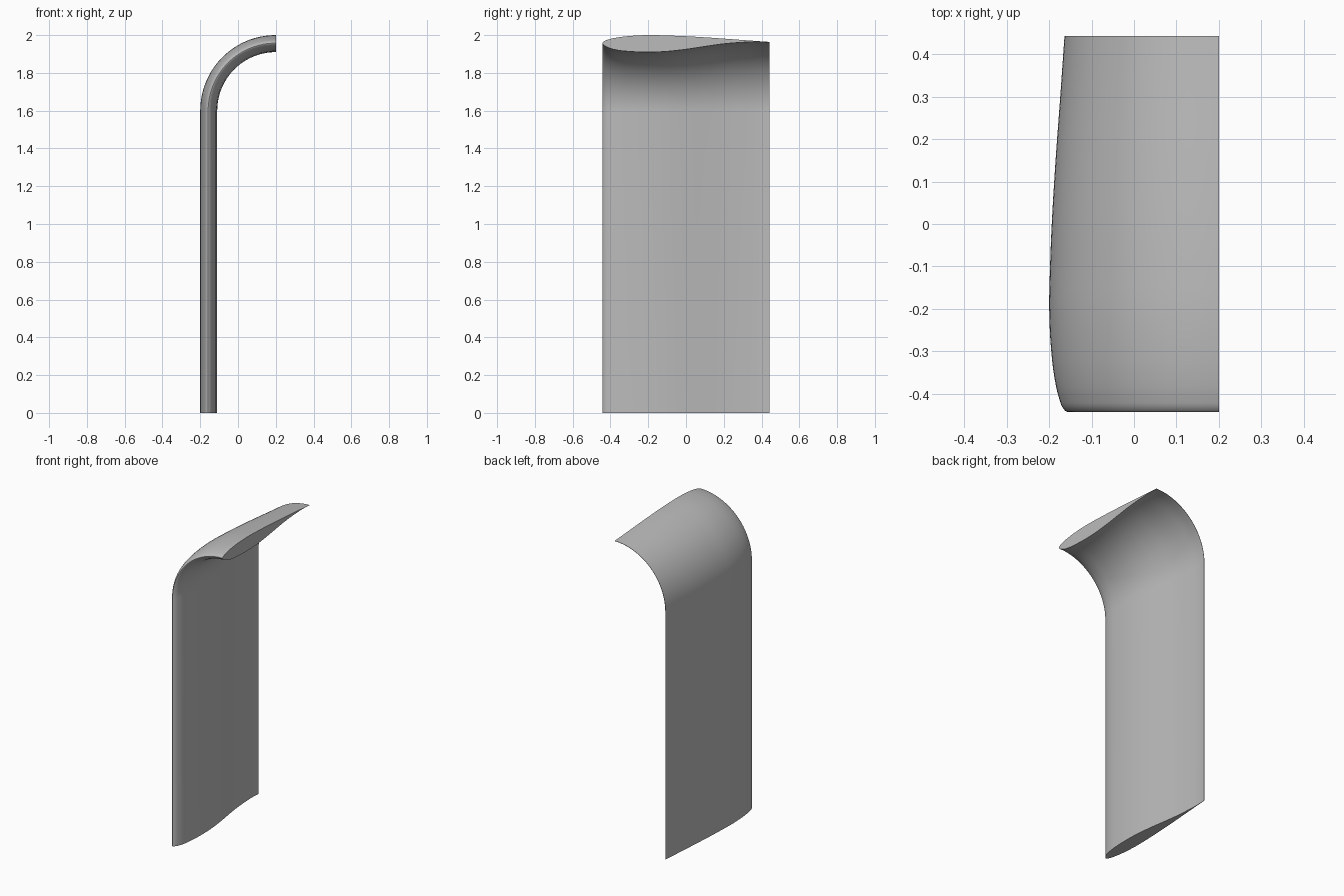
import bpy, bmesh, math
from mathutils import Vector

if "Cube" in bpy.data.objects:
    bpy.data.objects.remove(bpy.data.objects["Cube"])

# Foil section: (chord position y, radius from the bend axis),
# upper trailing edge -> nose -> lower trailing edge
SECTION = [(.443, .364), (.3, .374), (.15, .385), (0, .394), (-.1, .398),
           (-.2, .4), (-.29, .396), (-.36, .388), (-.41, .377), (-.435, .367),
           (-.443, .358), (-.435, .347), (-.41, .333), (-.36, .32),
           (-.29, .313), (-.2, .31), (-.1, .314), (0, .325), (.1, .34),
           (.2, .354), (.3, .362), (.38, .365), (.443, .362)]
BEND_X, BEND_Z = 0.2, 1.6
STEPS, ARC = 4, 32


def smooth_path(points, steps):
    """Catmull-Rom curve with chord-length tangents."""
    p = [Vector(q) for q in points]
    last = len(p) - 1

    def tangent(i):
        a, b = p[max(i - 1, 0)], p[min(i + 1, last)]
        if i in (0, last):
            return (b - a).normalized()
        d0, d1 = (p[i] - a).length, (b - p[i]).length
        return ((p[i] - a) / d0 * d1 + (b - p[i]) / d1 * d0) / (d0 + d1)

    out = []
    for i in range(last):
        d = (p[i + 1] - p[i]).length
        m0, m1 = tangent(i) * d, tangent(i + 1) * d
        for k in range(steps):
            t = k / steps
            out.append(p[i] * (2*t**3 - 3*t**2 + 1) + m0 * (t**3 - 2*t**2 + t)
                       + p[i + 1] * (3*t**2 - 2*t**3) + m1 * (t**3 - t**2))
    return out + [p[last]]


section = smooth_path(SECTION, STEPS)
bm = bmesh.new()

# Straight foot ring, then rings turning a quarter circle to the tip
rings = [[bm.verts.new((BEND_X - r, y, 0)) for y, r in section]]
for i in range(ARC + 1):
    a = math.pi / 2 * i / ARC
    rings.append([bm.verts.new((BEND_X - r * math.cos(a), y,
                                BEND_Z + r * math.sin(a))) for y, r in section])

# Skin and the two flat ends
n = len(section)
for lo, hi in zip(rings, rings[1:]):
    for j in range(n):
        k = (j + 1) % n
        bm.faces.new((lo[j], lo[k], hi[k], hi[j]))
bm.faces.new(rings[0])
bm.faces.new(rings[-1])
bmesh.ops.recalc_face_normals(bm, faces=bm.faces)

mesh = bpy.data.meshes.new("bent_foil")
bm.to_mesh(mesh)
bm.free()
foil = bpy.data.objects.new("bent_foil", mesh)
bpy.context.collection.objects.link(foil)

grey = bpy.data.materials.new("light grey")
grey.diffuse_color = (0.5, 0.5, 0.5, 1)
grey.use_nodes = True
grey.node_tree.nodes["Principled BSDF"].inputs["Base Color"].default_value = grey.diffuse_color
mesh.materials.append(grey)

bpy.context.view_layer.objects.active = foil
foil.select_set(True)
bpy.ops.object.shade_smooth_by_angle(angle=math.radians(35))
